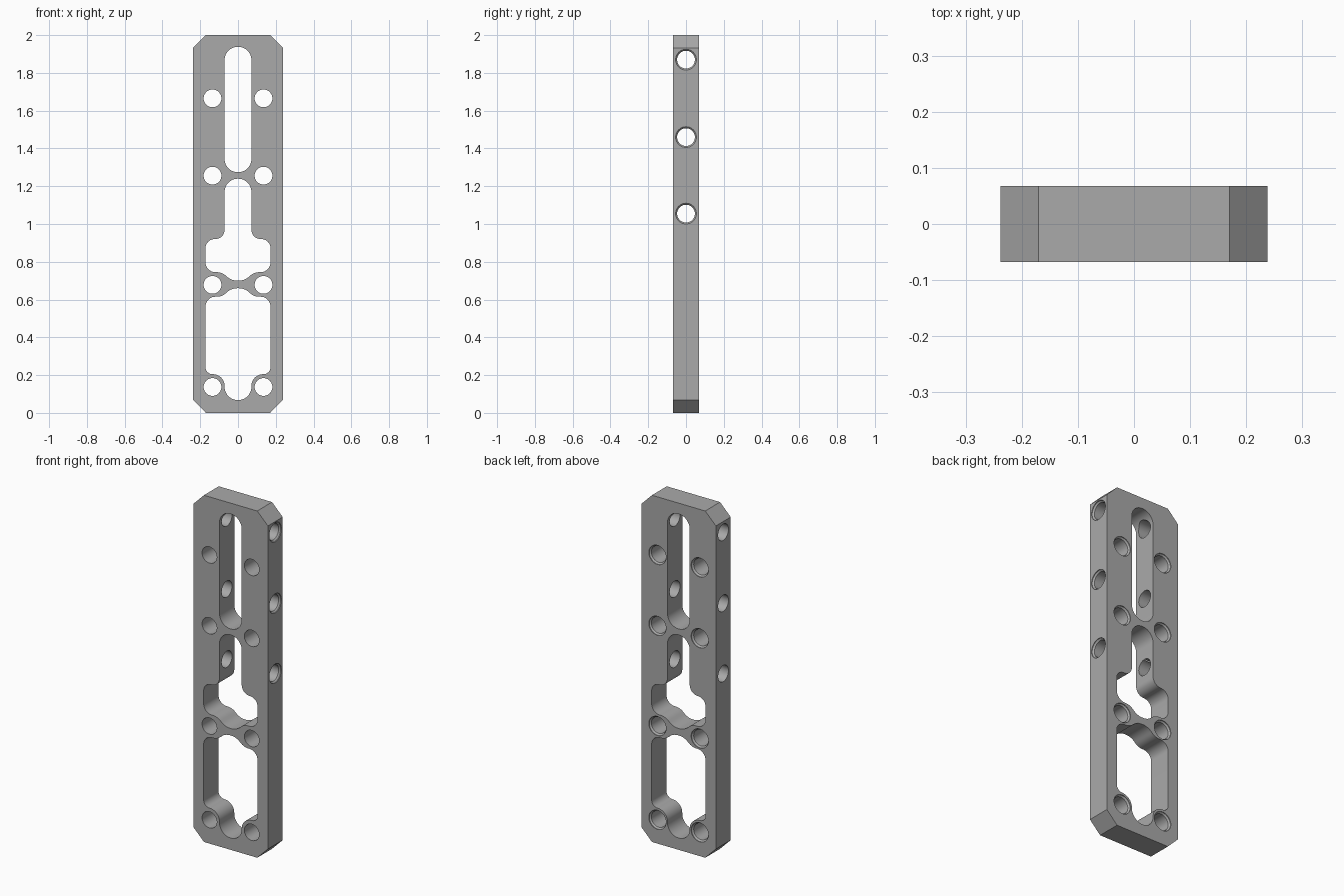
import bpy, bmesh, math
from mathutils import Vector, Matrix

if "Cube" in bpy.data.objects:
    bpy.data.objects.remove(bpy.data.objects["Cube"])

HALF_W, HALF_T, HEIGHT, CHAMFER = 0.238, 0.0675, 2.0, 0.068
HOLE_R, SINK_R, SINK_D = 0.047, 0.055, 0.012


def rounded(corners):
    """Round each (x, z, radius) corner of a closed outline."""
    out, n = [], len(corners)
    for i, (x, z, r) in enumerate(corners):
        p = Vector((x, z))
        if r == 0:
            out.append(p)
            continue
        a = (Vector(corners[i - 1][:2]) - p).normalized()
        b = (Vector(corners[(i + 1) % n][:2]) - p).normalized()
        half = a.angle(b) / 2
        centre = p + (a + b).normalized() * (r / math.sin(half))
        start = p + a * (r / math.tan(half)) - centre
        end = p + b * (r / math.tan(half)) - centre
        sweep = math.atan2(start.x * end.y - start.y * end.x, start.dot(end))
        steps = max(4, round(abs(sweep) / math.radians(9)))
        for k in range(steps + 1):
            t = sweep * k / steps
            c, s = math.cos(t), math.sin(t)
            out.append(centre + Vector((start.x * c - start.y * s, start.x * s + start.y * c)))
    return out


def make_object(name, bm):
    bmesh.ops.recalc_face_normals(bm, faces=bm.faces)
    mesh = bpy.data.meshes.new(name)
    bm.to_mesh(mesh)
    bm.free()
    obj = bpy.data.objects.new(name, mesh)
    bpy.context.collection.objects.link(obj)
    return obj


def prism(name, half_outline, half_depth):
    """Mirror a right-hand outline in x, round it and extrude it along y."""
    corners = half_outline + [(-x, z, r) for x, z, r in reversed(half_outline)]
    bm = bmesh.new()
    face = bm.faces.new([bm.verts.new((p.x, -half_depth, p.y)) for p in rounded(corners)])
    ext = bmesh.ops.extrude_face_region(bm, geom=[face])
    verts = [v for v in ext["geom"] if isinstance(v, bmesh.types.BMVert)]
    bmesh.ops.translate(bm, verts=verts, vec=(0, 2 * half_depth, 0))
    return make_object(name, bm)


def drill(name, matrix, surface):
    """Countersunk drill along local z; the wide end is at z = surface."""
    over = 0.02
    wide = SINK_R
    rings = [(-surface - over, HOLE_R), (surface - SINK_D, HOLE_R),
             (surface - SINK_D + 0.008, wide), (surface + over, wide)]
    bm = bmesh.new()
    seg = 40
    loops = [[bm.verts.new((r * math.cos(math.tau * i / seg), r * math.sin(math.tau * i / seg), h))
              for i in range(seg)] for h, r in rings]
    for lo, hi in zip(loops, loops[1:]):
        for i in range(seg):
            j = (i + 1) % seg
            bm.faces.new((lo[i], lo[j], hi[j], hi[i]))
    bm.faces.new(loops[0][::-1])
    bm.faces.new(loops[-1])
    bmesh.ops.transform(bm, matrix=matrix, verts=bm.verts)
    return make_object(name, bm)


# Plate with clipped corners
plate = prism("mounting_plate", [
    (HALF_W - CHAMFER, 0, 0), (HALF_W, CHAMFER, 0),
    (HALF_W, HEIGHT - CHAMFER, 0), (HALF_W - CHAMFER, HEIGHT, 0)], HALF_T)

# Slots and shaped windows
cutters = [
    prism("upper_slot_cutter", [(0.071, 1.274, 0.07), (0.071, 1.938, 0.07)], 0.1),
    prism("middle_window_cutter", [
        (0.035, 0.70, 0.08), (0.085, 0.745, 0.07), (0.172, 0.745, 0.052),
        (0.172, 0.92, 0.048), (0.071, 0.92, 0.05), (0.071, 1.24, 0.07)], 0.1),
    prism("lower_window_cutter", [
        (0.071, 0.068, 0.07), (0.071, 0.205, 0.062), (0.172, 0.205, 0.037),
        (0.172, 0.615, 0.052), (0.085, 0.615, 0.07), (0.035, 0.66, 0.08)], 0.1),
]

# Face holes, countersunk on the back
for z in (0.137, 0.678, 1.256, 1.665):
    for x in (-0.135, 0.135):
        m = Matrix.Translation((x, 0, z)) @ Matrix.Rotation(-math.pi / 2, 4, 'X')
        cutters.append(drill("face_hole_cutter", m, HALF_T))

# Edge holes through the width, countersunk on the right
for z in (1.055, 1.46, 1.87):
    m = Matrix.Translation((0, 0, z)) @ Matrix.Rotation(math.pi / 2, 4, 'Y')
    cutters.append(drill("edge_hole_cutter", m, HALF_W))

bpy.context.view_layer.objects.active = plate
plate.select_set(True)
for cutter in cutters:
    cutter.hide_render = True
    mod = plate.modifiers.new("cut", 'BOOLEAN')
    mod.operation, mod.solver, mod.object = 'DIFFERENCE', 'EXACT', cutter
    bpy.ops.object.modifier_apply(modifier=mod.name)
    bpy.data.objects.remove(cutter)

# Single grey metal colour
grey = bpy.data.materials.new("grey_metal")
grey.diffuse_color = (0.4, 0.4, 0.4, 1)
grey.use_nodes = True
grey.node_tree.nodes["Principled BSDF"].inputs["Base Color"].default_value = grey.diffuse_color
plate.data.materials.clear()
plate.data.materials.append(grey)
for poly in plate.data.polygons:
    poly.material_index = 0
bpy.ops.object.shade_smooth_by_angle(angle=math.radians(30))
